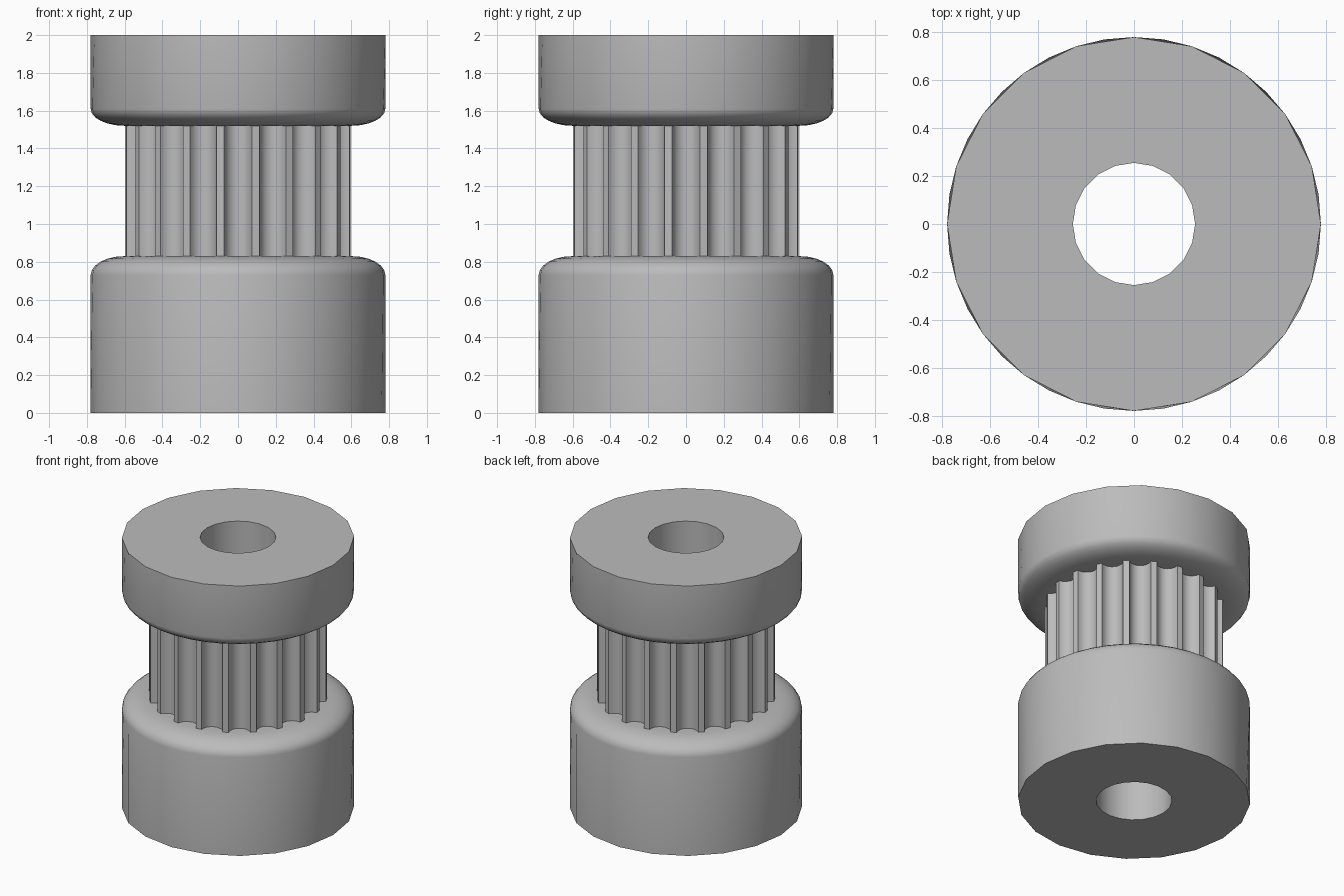
import bpy, bmesh, math
from math import sin, cos, pi, radians

old = bpy.data.objects.get("Cube")
if old:
    bpy.data.objects.remove(old, do_unlink=True)

SIDES = 20            # flat sides at the ends, and number of teeth
RIM, BORE, TOOTH, ROOT = 0.78, 0.255, 0.6, 0.5
HUB_TOP, FLANGE_BOTTOM, HEIGHT = 0.83, 1.52, 2.0

metal = bpy.data.materials.new("grey metal")
metal.use_nodes = True
metal.diffuse_color = (0.5, 0.5, 0.5, 1)
metal.node_tree.nodes["Principled BSDF"].inputs["Base Color"].default_value = (0.5, 0.5, 0.5, 1)


def loft(name, rings):
    """Skin closed rings of points in order, each running counter-clockwise."""
    bm = bmesh.new()
    rows = [[bm.verts.new(p) for p in ring] for ring in rings]
    for low, high in zip(rows, rows[1:]):
        for j in range(len(low)):
            k = (j + 1) % len(low)
            bm.faces.new((low[j], low[k], high[k], high[j]))
    mesh = bpy.data.meshes.new(name)
    bm.to_mesh(mesh)
    bm.free()
    mesh.materials.append(metal)
    obj = bpy.data.objects.new(name, mesh)
    bpy.context.collection.objects.link(obj)
    bpy.ops.object.select_all(action='DESELECT')
    obj.select_set(True)
    bpy.context.view_layer.objects.active = obj
    bpy.ops.object.shade_smooth_by_angle(angle=radians(30))
    return obj


def ring(r, z, faceted=False):
    """Round ring; a faceted one has every second point on a chord."""
    points = []
    for j in range(2 * SIDES):
        a = pi * j / SIDES
        q = r * cos(pi / SIDES) if faceted and j % 2 else r
        points.append((q * cos(a), q * sin(a), z))
    return points


def rounded_edge(z_flat, z_wall, steps=6):
    """Quarter ellipse from the flat shoulder out to the rim."""
    return [ring(TOOTH + (RIM - TOOTH) * sin(pi / 2 * i / steps),
                 z_wall + (z_flat - z_wall) * cos(pi / 2 * i / steps))
            for i in range(steps + 1)]


# Lower hub: flat base, faceted wall, rounded shoulder
loft("lower_hub", [ring(BORE, 0, True), ring(RIM, 0, True)]
     + rounded_edge(HUB_TOP, 0.73)[::-1] + [ring(ROOT, HUB_TOP)])

# Upper flange: rounded underside, faceted wall, flat top
loft("upper_flange", [ring(ROOT, FLANGE_BOTTOM)]
     + rounded_edge(FLANGE_BOTTOM, 1.61)
     + [ring(RIM, HEIGHT, True), ring(BORE, HEIGHT, True)])

# Bore through the whole length
loft("bore", [ring(BORE, HEIGHT, True), ring(BORE, 0, True)])


# Toothed core: round grooves between narrow teeth
def toothed_ring(z, depth=0.07, half_groove=radians(7), steps=8):
    points = []
    for n in range(SIDES):
        for i in range(steps + 1):
            t = pi * i / steps
            a = 2 * pi * n / SIDES - half_groove * cos(t)
            r = TOOTH - depth * sin(t)
            points.append((r * cos(a), r * sin(a), z))
    return points


loft("toothed_core", [toothed_ring(HUB_TOP), toothed_ring(FLANGE_BOTTOM)])
